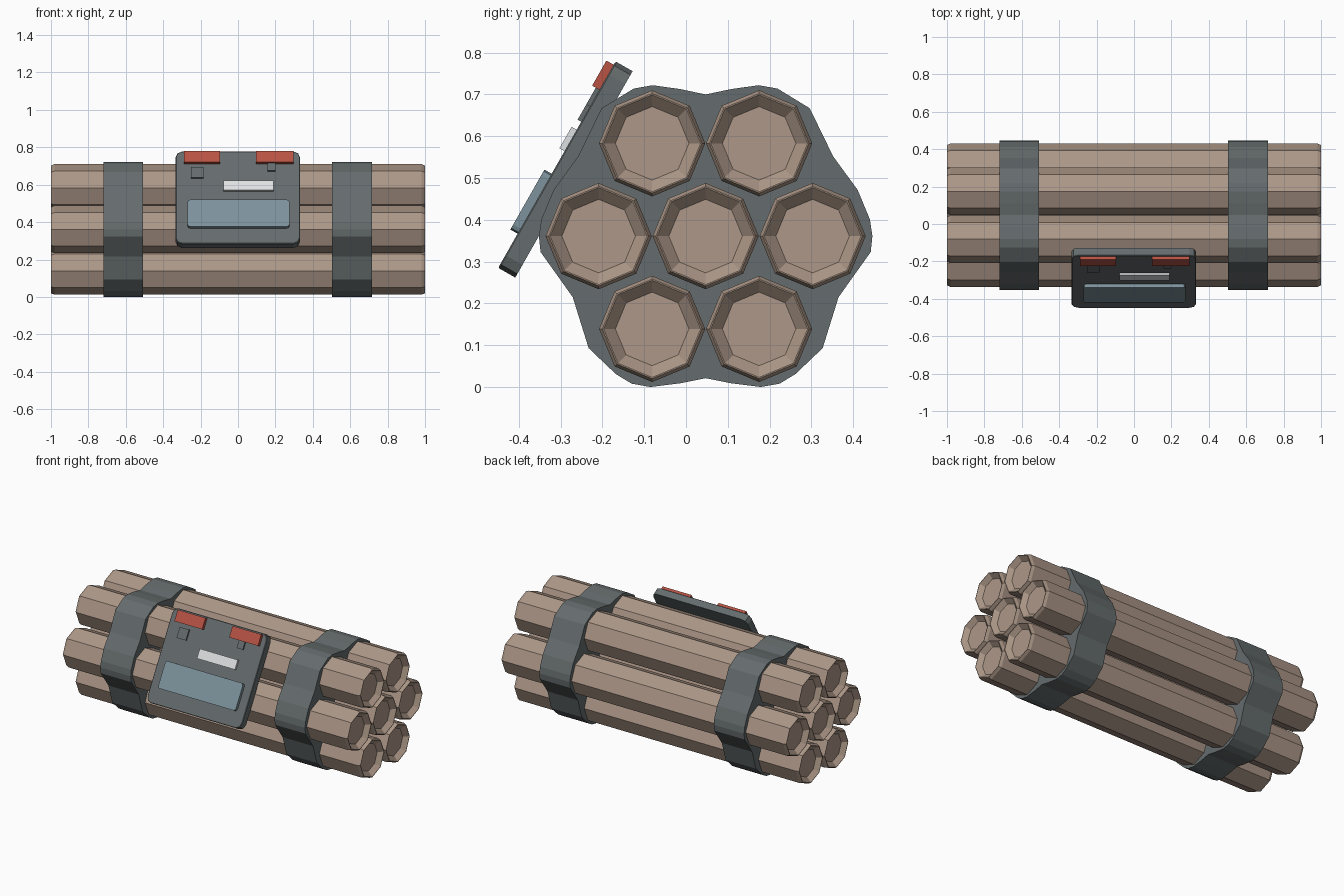
import bpy, bmesh, math
from mathutils import Matrix, Vector

if "Cube" in bpy.data.objects:
    bpy.data.objects.remove(bpy.data.objects["Cube"])


def material(name, rgb):
    lin = [((c / 255 + 0.055) / 1.055) ** 2.4 for c in rgb]
    m = bpy.data.materials.new(name)
    m.diffuse_color = (*lin, 1)
    m.use_nodes = True
    m.node_tree.nodes["Principled BSDF"].inputs["Base Color"].default_value = m.diffuse_color
    return m


TAN = material("tan paper", (172, 151, 135))
GREY = material("dark grey", (101, 108, 109))
RED = material("red", (184, 83, 68))
BLUE = material("blue grey", (125, 146, 156))
WHITE = material("pale grey", (222, 225, 227))


def finish(name, bm, mat, matrix=None):
    bmesh.ops.recalc_face_normals(bm, faces=bm.faces)
    me = bpy.data.meshes.new(name)
    bm.to_mesh(me)
    bm.free()
    me.materials.append(mat)
    ob = bpy.data.objects.new(name, me)
    if matrix:
        ob.matrix_world = matrix
    bpy.context.collection.objects.link(ob)
    return ob


def loft(name, rings, mat):
    """Join rings of points with quads and cap both ends."""
    bm = bmesh.new()
    loops = [[bm.verts.new(p) for p in r] for r in rings]
    n = len(loops[0])
    for a, b in zip(loops, loops[1:]):
        for i in range(n):
            j = (i + 1) % n
            bm.faces.new((a[i], a[j], b[j], b[i]))
    bm.faces.new(loops[0])
    bm.faces.new(loops[-1])
    return finish(name, bm, mat)


CY, CZ = 0.047, 0.361

# Seven octagonal sticks with chamfered rims and recessed ends
half = [(0.972, 0.088), (1.0, 0.116), (1.0, 0.119), (0.982, 0.127)]
profile = [(-x, r) for x, r in half] + [(x, r) for x, r in reversed(half)]


def stick(name, y, z):
    rings = [[(x, y + r * math.cos(k * math.pi / 4), z + r * math.sin(k * math.pi / 4))
              for k in range(8)] for x, r in profile]
    loft(name, rings, TAN)


for row, (dz, cols) in enumerate([(-0.222, (-0.5, 0.5)), (0, (-1, 0, 1)), (0.222, (-0.5, 0.5))]):
    for c, k in enumerate(cols):
        stick(f"stick_{row}_{c}", CY + k * 0.256, CZ + dz)

# Two straps following the bundle outline (half outline mirrored across y)
outline = [(0, .339), (.062, .352), (.127, .361), (.172, .353), (.249, .306), (.305, .191),
           (.364, .11), (.393, .04), (.399, 0), (.395, -.038), (.318, -.146), (.28, -.268),
           (.215, -.33), (.177, -.353), (.132, -.361), (.06, -.352), (0, -.34)]
outline += [(-y, z) for y, z in reversed(outline[1:-1])]
for name, x0, x1 in (("strap_left", -0.72, -0.507), ("strap_right", 0.503, 0.717)):
    loft(name, [[(x, CY + y, CZ + z) for y, z in outline] for x in (x0, x1)], GREY)

# Control panel frame: local x across, local y up the slope, local z outward
u = Vector((0, 0.494, 0.869)).normalized()
n = Vector((1, 0, 0)).cross(u)
PANEL = Matrix.Translation((0, -0.309, 0.532)) @ Matrix(
    ((1, 0, 0), (0, u.y, u.z), (0, n.y, n.z))).transposed().to_4x4()


def plate(name, x0, x1, v0, v1, n0, n1, mat, corner=0, edge=0):
    bm = bmesh.new()
    bmesh.ops.create_cube(bm, size=1)
    for v in bm.verts:
        v.co = ((x0 + x1) / 2 + v.co.x * (x1 - x0), (v0 + v1) / 2 + v.co.y * (v1 - v0),
                (n0 + n1) / 2 + v.co.z * (n1 - n0))
    if corner:  # round the outline corners
        upright = [e for e in bm.edges if abs(e.verts[0].co.z - e.verts[1].co.z) > 1e-4]
        bmesh.ops.bevel(bm, geom=upright, offset=corner, segments=2, profile=0.5, affect='EDGES')
    if edge:  # chamfer the front rim
        rim = [e for e in bm.edges if all(abs(v.co.z - n1) < 1e-5 for v in e.verts)]
        bmesh.ops.bevel(bm, geom=rim, offset=edge, segments=1, affect='EDGES')
    finish(name, bm, mat, PANEL)


# Panel with screen, label strip, switches and buttons
plate("control_panel", -0.333, 0.331, -0.284, 0.284, -0.047, 0, GREY, 0.035, 0.003)
plate("screen", -0.27, 0.275, -0.19, -0.025, -0.005, 0.02, BLUE, 0.014)
plate("label_strip", -0.077, 0.19, 0.037, 0.096, -0.005, 0.014, WHITE)
plate("switch_left", -0.25, -0.185, 0.118, 0.183, -0.005, 0.01, GREY)
plate("switch_right", 0.157, 0.2, 0.16, 0.207, -0.005, 0.01, GREY)
plate("button_left", -0.29, -0.095, 0.206, 0.275, -0.005, 0.02, RED)
plate("button_right", 0.095, 0.297, 0.206, 0.275, -0.005, 0.02, RED)
